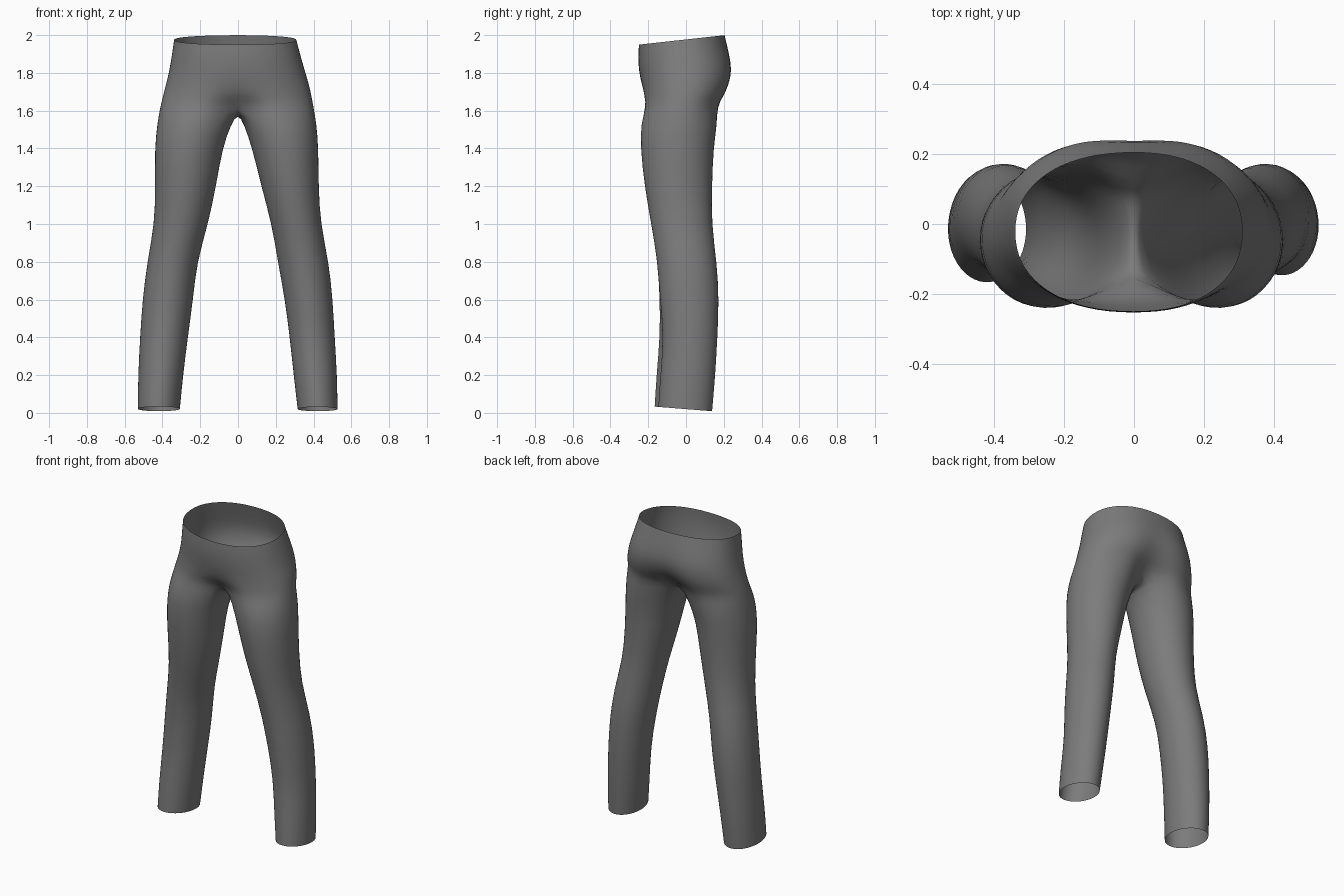
import bpy
import bmesh
from math import sin, cos, pi, radians, exp

if "Cube" in bpy.data.objects:
    bpy.data.objects.remove(bpy.data.objects["Cube"])

OUTER = 18                 # segments from front centre around the hip to back centre
INNER = 6                  # segments along the crotch seam
SPAN = radians(142)        # half of the leg arc that continues the hip

# Trunk rings: height, tilt, left x, right x, front y, back y, front dent, back dent
trunk = [
    (1.977, .11, .31, .34, -.25, .205, 0, 0),
    (1.90, .06, .33, .35, -.255, .23, 0, .02),
    (1.81, .02, .355, .365, -.25, .26, 0, .06),
    (1.73, 0, .38, .385, -.24, .245, .03, .13),
    (1.67, 0, .392, .40, -.24, .22, .15, .28),
    (1.625, 0, .40, .412, -.24, .195, .45, .5),
]
# Leg rings: height, left outer/inner x, right outer/inner x
legs = [
    (1.53, .418, .03, .43, .035),
    (1.40, .428, .075, .443, .082),
    (1.20, .428, .122, .44, .115),
    (1.00, .438, .178, .443, .157),
    (.80, .482, .21, .482, .217),
    (.60, .503, .248, .507, .237),
    (.40, .513, .273, .52, .265),
    (.20, .526, .294, .53, .29),
    (.02, .528, .315, .532, .307),
]
# Front and back y of the leg rings
depth = [(-.243, .168), (-.243, .147), (-.222, .14), (-.186, .137), (-.152, .165),
         (-.14, .177), (-.14, .168), (-.158, .157), (-.168, .14)]


def power(v, e):
    return abs(v) ** e * (1 if v >= 0 else -1)


def trunk_point(row, side, t):
    z, tilt, left, right, front, back, dent_f, dent_b = row
    mid = (front + back) / 2
    x = (left if side > 0 else right) * power(sin(t), .9)
    y = -(back - front) / 2 * power(cos(t), .9)
    dent = dent_f if y < 0 else dent_b
    y = mid + y * (1 - dent * exp(-(x / .11) ** 2))
    return side * x, y, z + tilt * y


def leg_point(i, side, a):
    z, lo, li, ro, ri = legs[i]
    out, inn = (lo, li) if side > 0 else (ro, ri)
    front, back = depth[i]
    if side > 0 and z < .5:
        front += .02
    x = (out + inn) / 2 + (out - inn) / 2 * cos(a)
    y = (front + back) / 2 + (back - front) / 2 * sin(a)
    return side * x, y, z - (.08 * y if z < .1 else 0)


bm = bmesh.new()


def bridge(upper, lower, closed, side):
    n = len(upper)
    for k in range(n if closed else n - 1):
        j = (k + 1) % n
        quad = [upper[k], lower[k], lower[j], upper[j]]
        bm.faces.new(quad if side > 0 else quad[::-1])


# Trunk: both halves share the centre line
halves = {1: [], -1: []}
for row in trunk:
    ends = [bm.verts.new(trunk_point(row, 1, t)) for t in (0, pi)]
    for v in ends:
        v.co.x = 0
    for side in (1, -1):
        mids = [bm.verts.new(trunk_point(row, side, pi * k / OUTER)) for k in range(1, OUTER)]
        halves[side].append([ends[0]] + mids + [ends[1]])
for side in (1, -1):
    for a, b in zip(halves[side], halves[side][1:]):
        bridge(a, b, False, side)

# Crotch seam hanging between the front and back centre points
front_pt, back_pt = halves[1][-1][0].co, halves[1][-1][-1].co
seam = []
for k in range(1, INNER):
    p = back_pt.lerp(front_pt, k / INNER)
    p.z -= .04 * sin(pi * k / INNER)
    seam.append(bm.verts.new(p))

# Legs continue from the hip half-ring plus the seam
for side in (1, -1):
    upper = halves[side][-1] + seam
    for i in range(len(legs)):
        angles = [-SPAN + 2 * SPAN * k / OUTER for k in range(OUTER + 1)]
        angles += [SPAN + 2 * (pi - SPAN) * k / INNER for k in range(1, INNER)]
        lower = [bm.verts.new(leg_point(i, side, a)) for a in angles]
        bridge(upper, lower, True, side)
        upper = lower

bmesh.ops.recalc_face_normals(bm, faces=bm.faces)
mesh = bpy.data.meshes.new("trousers")
bm.to_mesh(mesh)
bm.free()
trousers = bpy.data.objects.new("trousers", mesh)
bpy.context.collection.objects.link(trousers)

# Grey cloth
cloth = bpy.data.materials.new("grey cloth")
cloth.use_nodes = True
colour = (.2, .2, .2, 1)
cloth.diffuse_color = colour
cloth.node_tree.nodes["Principled BSDF"].inputs["Base Color"].default_value = colour
mesh.materials.append(cloth)

# Smooth surface
mod = trousers.modifiers.new("smooth", 'SUBSURF')
mod.levels = mod.render_levels = 1
for p in mesh.polygons:
    p.use_smooth = True
